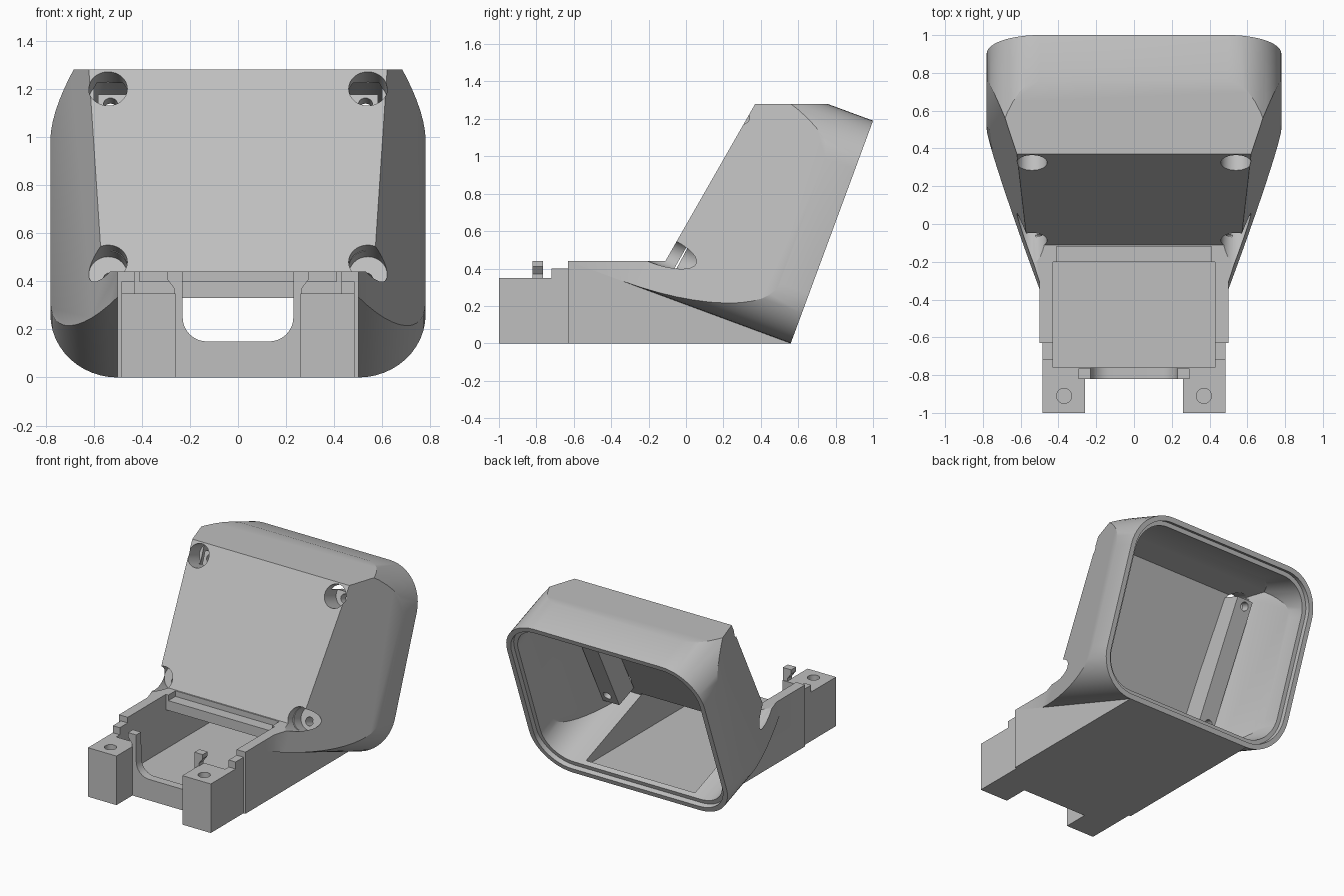
import bpy, bmesh, math
from mathutils import Vector, Matrix

if "Cube" in bpy.data.objects:
    bpy.data.objects.remove(bpy.data.objects["Cube"])

# Tilted frame of the head: x, v up the rear opening, d depth towards the front
ang = math.atan2(0.44, 1.19)
S, C = math.sin(ang), math.cos(ang)
FRAME = Matrix(((1, 0, 0, 0), (0, S, -C, 0.56), (0, C, S, 0), (0, 0, 0, 1)))
YZX = Matrix(((0, 0, 1, 0), (1, 0, 0, 0), (0, 1, 0, 0), (0, 0, 0, 1)))
VDX = FRAME @ YZX  # outline given as (v, d), extruded along x
XZY = Matrix(((1, 0, 0, 0), (0, 0, 1, 0), (0, 1, 0, 0), (0, 0, 0, 1)))

grey = bpy.data.materials.new("light grey")
grey.diffuse_color = (0.52, 0.52, 0.52, 1)
grey.use_nodes = True
grey.node_tree.nodes["Principled BSDF"].inputs["Base Color"].default_value = grey.diffuse_color


def prism(name, pts, lo, hi, mat=Matrix(), planes=()):
    """Extrude an outline, then trim it by planes given as (point, outward normal)."""
    bm = bmesh.new()
    a = [bm.verts.new((p[0], p[1], lo)) for p in pts]
    b = [bm.verts.new((p[0], p[1], hi)) for p in pts]
    n = len(pts)
    bm.faces.new(a)
    bm.faces.new(b)
    for i in range(n):
        j = (i + 1) % n
        bm.faces.new((a[i], a[j], b[j], b[i]))
    bm.transform(mat)
    for co, no in planes:
        cut = bmesh.ops.bisect_plane(bm, geom=bm.verts[:] + bm.edges[:] + bm.faces[:],
                                     plane_co=co, plane_no=no, clear_outer=True)
        edges = [e for e in cut["geom_cut"] if isinstance(e, bmesh.types.BMEdge)]
        bmesh.ops.holes_fill(bm, edges=edges, sides=0)
    bmesh.ops.recalc_face_normals(bm, faces=bm.faces)
    me = bpy.data.meshes.new(name)
    bm.to_mesh(me)
    bm.free()
    me.materials.append(grey)
    ob = bpy.data.objects.new(name, me)
    bpy.context.collection.objects.link(ob)
    return ob


def box(name, x0, x1, y0, y1, z0, z1):
    return prism(name, [(x0, y0), (x1, y0), (x1, y1), (x0, y1)], z0, z1)


def rounded(x0, x1, y0, y1, r, n=12):
    pts = []
    for k, (cx, cy) in enumerate(((x1 - r, y1 - r), (x0 + r, y1 - r),
                                  (x0 + r, y0 + r), (x1 - r, y0 + r))):
        for i in range(n + 1):
            t = math.pi / 2 * (k + i / n)
            pts.append((cx + r * math.cos(t), cy + r * math.sin(t)))
    return pts


def circle(x, y, r, n=32):
    return [(x + r * math.cos(2 * math.pi * i / n), y + r * math.sin(2 * math.pi * i / n))
            for i in range(n)]


def combine(target, op, *tools):
    for tool in tools:
        m = target.modifiers.new(op, "BOOLEAN")
        m.operation, m.solver, m.object = op, "EXACT", tool
        bpy.context.view_layer.objects.active = target
        bpy.ops.object.modifier_apply(modifier=m.name)
        bpy.data.objects.remove(tool)


def tapers(inset):
    """Side planes that narrow the head towards the front."""
    return [(FRAME @ Vector((s * (0.78 - inset), 0, 0.165)),
             FRAME.to_3x3() @ Vector((s, 0, 0.35))) for s in (1, -1)]


# Head: tilted rounded block, tapered sides, trimmed to the side profile
W, L, R = 0.78, 1.269, 0.28
body = prism("housing", rounded(-W, W, 0, L, R), 0, 1.6, FRAME, tapers(0))
profile = prism("side_profile", [(-0.82, -0.1), (0.56, -0.1), (1.1, 1.0), (1.1, 1.28), (0.37, 1.28),
                                 (-0.11, 0.44), (-0.82, 0.44)], -1, 1, YZX)
combine(body, "INTERSECT", profile)

# Base: wide rear block, narrower stepped nose
combine(body, "UNION",
        prism("base", [(-0.63, 0), (0.56, 0), (0.715, 0.42), (-0.1, 0.44), (-0.63, 0.44)], -0.5, 0.5, YZX),
        prism("nose", [(-0.82, 0), (-0.6, 0), (-0.6, 0.40), (-0.72, 0.40), (-0.72, 0.35),
                       (-0.82, 0.35)], -0.485, 0.485, YZX))

# Head cavity, rear seal recess, base cavity, ledge groove
t = 0.065
front_plane = (Vector((0, 0.37 + 0.07, 1.28)), Vector((0, -0.84, 0.48)))
top_plane = (Vector((0, 0, 1.225)), Vector((0, 0, 1)))
combine(body, "DIFFERENCE",
        prism("cavity", rounded(-W + t, W - t, t, L - t, R - t), -0.1, 1.5, FRAME,
              tapers(t) + [front_plane, top_plane]),
        prism("seal_recess", rounded(-W + 0.035, W - 0.035, 0.035, L - 0.035, R - 0.035),
              -0.1, 0.035, FRAME),
        prism("base_cavity", [(-0.76, 0.05), (0.50, 0.05), (0.60, 0.33), (-0.2, 0.33),
                              (-0.2, 0.6), (-0.76, 0.6)], -0.43, 0.43, YZX),
        box("ledge_groove", -0.41, 0.41, -0.3, -0.12, 0.40, 0.5))

# Front lugs, hook posts and inner screw columns
for s in (-1, 1):
    x0, x1 = sorted((s * 0.26, s * 0.485))
    combine(body, "UNION", box("lug", x0, x1, -1.0, -0.765, 0, 0.35))
    post = [(0.2, 0.1), (0.265, 0.1), (0.265, 0.37), (0.295, 0.41), (0.295, 0.44), (0.2, 0.44)]
    combine(body, "UNION", prism("hook", [(s * x, z) for x, z in post], -0.82, -0.765, XZY))
    x0, x1 = sorted((s * 0.455, s * 0.583))
    combine(body, "UNION", prism("screw_column", [(0.14, 0.54), (1.07, 0.43), (1.07, 0.585),
                                                  (0.14, 0.715)], x0, x1, VDX))

# Front cable slot
combine(body, "DIFFERENCE",
        prism("cable_slot", rounded(-0.23, 0.23, 0.15, 0.8, 0.1), -0.9, -0.7, XZY))

# Corner counterbores, screw holes and lug holes
for s in (-1, 1):
    for v, floor in ((1.044, 0.50), (0.226, 0.62)):
        combine(body, "DIFFERENCE",
                prism("counterbore", circle(s * 0.54, v, 0.08), floor, 1.0, FRAME),
                prism("screw_hole", circle(s * 0.53, v - 0.02, 0.03, 20), 0.3, 0.8, FRAME))
    combine(body, "DIFFERENCE", prism("lug_hole", circle(s * 0.37, -0.91, 0.04, 24), 0.1, 0.5))

# Smooth the rounded surfaces, keep hard edges
bpy.ops.object.select_all(action="DESELECT")
body.select_set(True)
bpy.context.view_layer.objects.active = body
bpy.ops.object.shade_smooth_by_angle(angle=math.radians(25))
